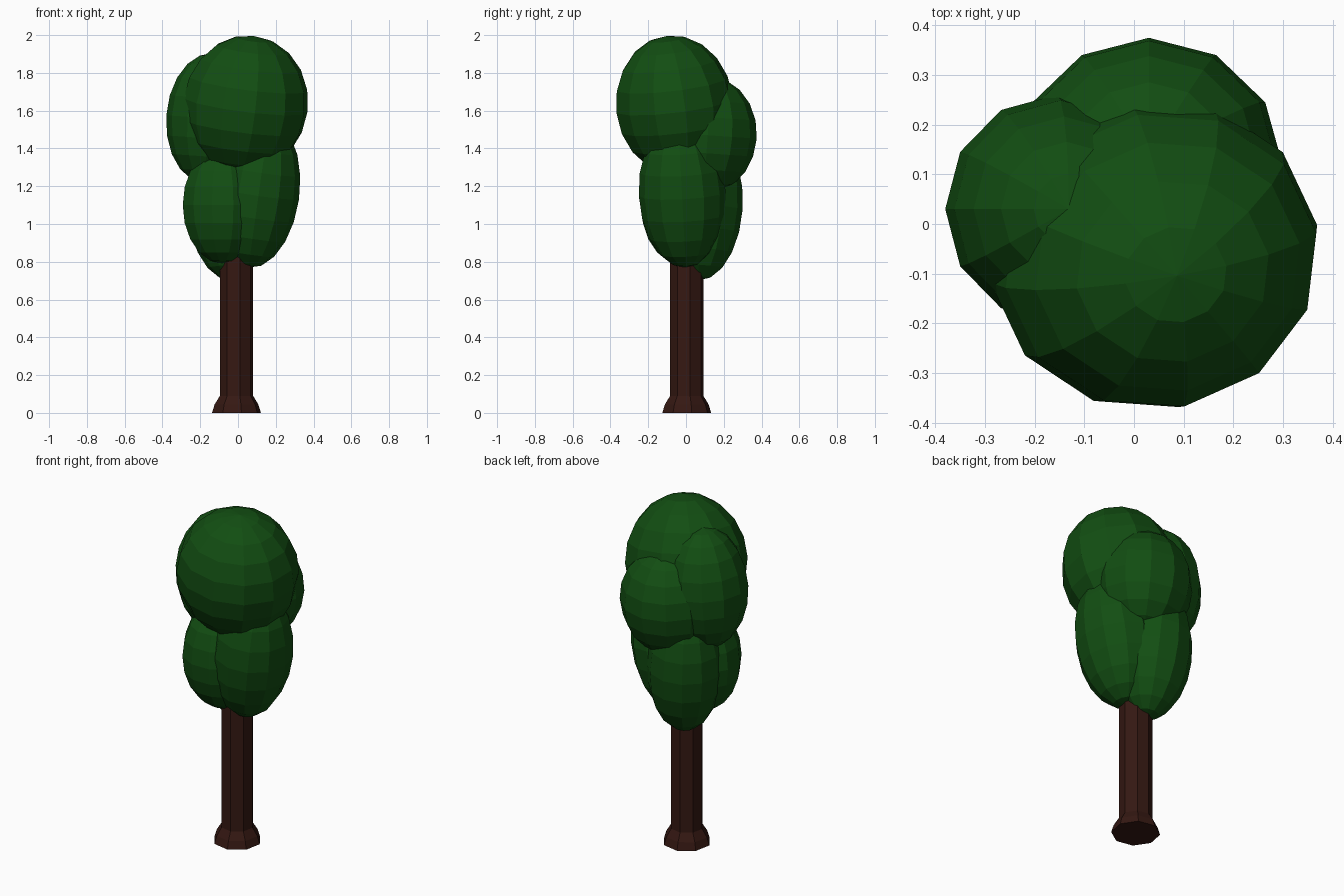
import bpy, bmesh
from math import radians, cos, sin, pi

if "Cube" in bpy.data.objects:
    bpy.data.objects.remove(bpy.data.objects["Cube"])


def material(name, rgb):
    m = bpy.data.materials.new(name)
    m.diffuse_color = (*rgb, 1)
    m.use_nodes = True
    m.node_tree.nodes["Principled BSDF"].inputs["Base Color"].default_value = m.diffuse_color
    return m


BARK = material("bark", (0.035, 0.009, 0.006))
LEAF = material("leaves", (0.006, 0.075, 0.006))


def add_object(name, bm, mat):
    bmesh.ops.recalc_face_normals(bm, faces=bm.faces)
    mesh = bpy.data.meshes.new(name)
    bm.to_mesh(mesh)
    bm.free()
    mesh.materials.append(mat)
    ob = bpy.data.objects.new(name, mesh)
    bpy.context.collection.objects.link(ob)
    return ob


def foliage(name, centre, radii, tilt):
    bm = bmesh.new()
    bmesh.ops.create_uvsphere(bm, u_segments=12, v_segments=10, radius=1)
    ob = add_object(name, bm, LEAF)
    ob.location = centre
    ob.scale = radii
    ob.rotation_euler = [radians(a) for a in tilt]


# Trunk: eight-sided lathe with a flared foot
profile = [(0.132, 0), (0.118, 0.045), (0.09, 0.09), (0.09, 0.95)]
bm = bmesh.new()
rings = [[bm.verts.new((r * cos(i * pi / 4 + 0.2) - 0.008,
                        r * sin(i * pi / 4 + 0.2) + 0.004, z))
          for i in range(8)] for r, z in profile]
for a, b in zip(rings, rings[1:]):
    for i in range(8):
        j = (i + 1) % 8
        bm.faces.new((a[i], a[j], b[j], b[i]))
bm.faces.new(rings[0])
bm.faces.new(rings[-1])
add_object("trunk", bm, BARK)

# Crown: three upper and three lower overlapping leaf clumps
foliage("crown_top", (0.04, -0.06, 1.63), (0.335, 0.315, 0.37), (8, 6, 10))
foliage("crown_left", (-0.155, 0.03, 1.56), (0.225, 0.23, 0.345), (0, 4, 0))
foliage("crown_back", (0.03, 0.115, 1.47), (0.27, 0.26, 0.31), (-4, 0, 0))
foliage("lower_right", (0.11, -0.02, 1.16), (0.215, 0.23, 0.395), (3, 8, 0))
foliage("lower_left", (-0.08, -0.03, 1.1), (0.22, 0.215, 0.31), (0, 0, 15))
foliage("lower_back", (-0.06, 0.09, 1.09), (0.21, 0.21, 0.39), (-4, -4, 0))
